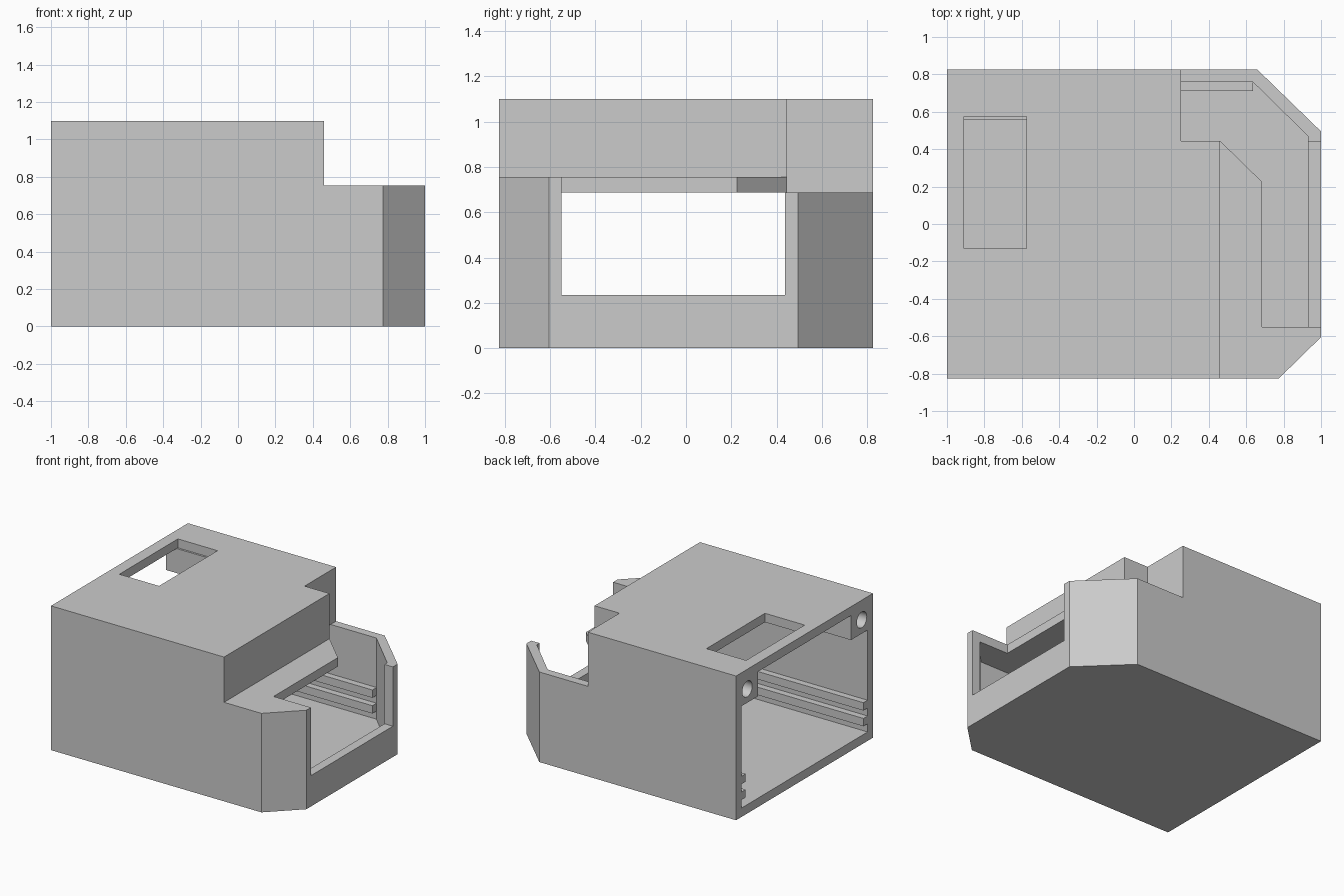
import bpy
import bmesh
from math import pi
from mathutils import Matrix

cube = bpy.data.objects.get("Cube")
if cube:
    bpy.data.objects.remove(cube, do_unlink=True)

GREY = (0.6, 0.6, 0.6, 1)
mat = bpy.data.materials.new("light grey plastic")
mat.use_nodes = True
mat.diffuse_color = GREY
mat.node_tree.nodes["Principled BSDF"].inputs["Base Color"].default_value = GREY

W = 0.825            # half width
H = 1.1              # full height
T = 0.068            # wall thickness
IN = 0.76            # inner half width
STEP, RIM, LIP = 0.755, 0.687, 0.235


def add_object(name, bm):
    bmesh.ops.recalc_face_normals(bm, faces=bm.faces)
    mesh = bpy.data.meshes.new(name)
    bm.to_mesh(mesh)
    bm.free()
    mesh.materials.append(mat)
    obj = bpy.data.objects.new(name, mesh)
    bpy.context.collection.objects.link(obj)
    return obj


def prism(name, outline, z0, z1):
    """Vertical extrusion of a plan outline."""
    bm = bmesh.new()
    face = bm.faces.new([bm.verts.new((x, y, z0)) for x, y in outline])
    top = bmesh.ops.extrude_face_region(bm, geom=[face])["geom"]
    verts = [v for v in top if isinstance(v, bmesh.types.BMVert)]
    bmesh.ops.translate(bm, verts=verts, vec=(0, 0, z1 - z0))
    return add_object(name, bm)


def box(name, x0, x1, y0, y1, z0, z1):
    return prism(name, [(x0, y0), (x1, y0), (x1, y1), (x0, y1)], z0, z1)


def cylinder_x(name, x0, x1, y, z, r):
    bm = bmesh.new()
    bmesh.ops.create_cone(bm, cap_ends=True, segments=32, radius1=r, radius2=r,
                          depth=x1 - x0,
                          matrix=Matrix.Translation(((x0 + x1) / 2, y, z))
                          @ Matrix.Rotation(pi / 2, 4, 'Y'))
    return add_object(name, bm)


def cut(obj, cutter):
    mod = obj.modifiers.new("cut", 'BOOLEAN')
    mod.operation = 'DIFFERENCE'
    mod.solver = 'EXACT'
    mod.object = cutter
    cutter.hide_render = True
    bpy.context.view_layer.objects.active = obj
    bpy.ops.object.modifier_apply(modifier=mod.name)
    bpy.data.objects.remove(cutter, do_unlink=True)


# Outer housing with two chamfered corners
housing = prism("housing", [(-1, -W), (0.775, -W), (1, -0.605), (1, 0.495),
                            (0.66, W), (-1, W)], 0, H)

# Lower cavity, open at the left end
cut(housing, prism("lower_cavity", [(-1.1, -IN), (0.745, -IN), (0.93, -0.575),
                                    (0.93, 0.47), (0.635, IN), (-1.1, IN)], T, RIM))
# Upper cavity following the tall part
cut(housing, prism("upper_cavity", [(-1.1, -IN), (0.39, -IN), (0.39, 0.38),
                                    (0.18, 0.38), (0.18, IN), (-1.1, IN)],
                   0.6, H - T))
# Step down from the tall part to the low roof
cut(housing, prism("step", [(0.46, -1), (1.1, -1), (1.1, 1), (0.25, 1),
                            (0.25, 0.445), (0.46, 0.445)], STEP, 1.2))
# Open area behind the low roof
cut(housing, prism("roof_opening", [(0.25, 0.445), (0.46, 0.445), (0.685, 0.225),
                                    (0.685, -0.55), (1.1, -0.55), (1.1, 1),
                                    (0.25, 1)], RIM, 1.2))
# Side opening above the lip, and the window in the top
cut(housing, box("side_opening", 0.85, 1.1, -0.55, 0.438, LIP, 1.2))
cut(housing, box("top_window", -0.91, -0.575, -0.13, 0.575, 0.95, 1.2))

for side, label in ((-1, "front"), (1, "back")):
    # Screw bosses in the upper corners
    y0, y1 = sorted((side * 0.56, side * IN))
    boss = box(label + "_screw_boss", -1, -0.45, y0, y1, 0.845, H - T)
    cut(boss, cylinder_x("screw_hole", -1.1, -0.6, side * 0.69, 0.95, 0.06))
    bpy.ops.object.select_all(action='DESELECT')
    boss.select_set(True)
    bpy.context.view_layer.objects.active = boss
    bpy.ops.object.shade_smooth_by_angle()
    # Pairs of board guide rails along the walls
    y0, y1 = sorted((side * 0.71, side * IN))
    for z, level in ((0.13, "lower"), (0.25, "upper")):
        box(f"{label}_{level}_guide_rail", -1, 0.637, y0, y1, z, z + 0.06)
